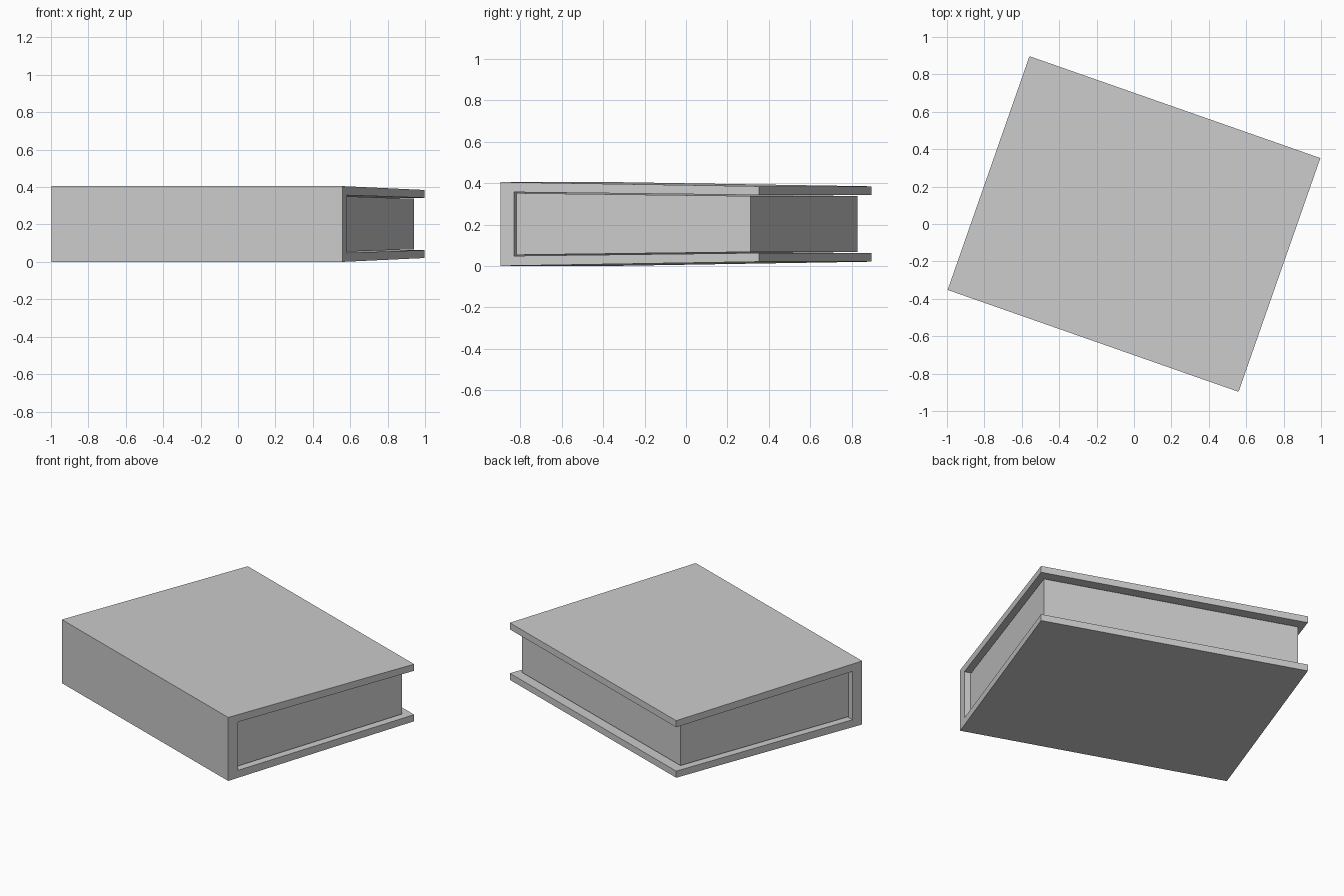
import bpy
import math

if "Cube" in bpy.data.objects:
    bpy.data.objects.remove(bpy.data.objects["Cube"], do_unlink=True)

TURN = math.radians(-19.3)   # the book lies at an angle
MID = 0.2025                 # height of the middle plane

grey = bpy.data.materials.new("plain_grey")
grey.use_nodes = True
colour = (0.6, 0.6, 0.6, 1)
grey.diffuse_color = colour
grey.node_tree.nodes["Principled BSDF"].inputs["Base Color"].default_value = colour


def extrude_profile(name, upper_half, half_length):
    """Mirror a (depth, height above middle) half profile and extrude it along the spine."""
    profile = upper_half + [(y, -h) for y, h in reversed(upper_half)]
    n = len(profile)
    verts = [(x, y, MID + h) for x in (-half_length, half_length) for y, h in profile]
    faces = [tuple(reversed(range(n))), tuple(range(n, 2 * n))]
    faces += [(i, (i + 1) % n, n + (i + 1) % n, n + i) for i in range(n)]
    mesh = bpy.data.meshes.new(name)
    mesh.from_pydata(verts, [], faces)
    mesh.materials.append(grey)
    obj = bpy.data.objects.new(name, mesh)
    bpy.context.collection.objects.link(obj)
    obj.rotation_euler.z = TURN

    # Consistent outward normals
    bpy.context.view_layer.objects.active = obj
    obj.select_set(True)
    bpy.ops.object.mode_set(mode='EDIT')
    bpy.ops.mesh.select_all(action='SELECT')
    bpy.ops.mesh.normals_make_consistent(inside=False)
    bpy.ops.object.mode_set(mode='OBJECT')
    obj.select_set(False)
    return obj


# Cover: spine with two boards that taper toward the fore edge
extrude_profile("book_cover",
                [(-0.593, 0.154), (0.662, 0.14), (0.662, 0.182), (-0.662, 0.2025)],
                0.824)

# Page block: set in from the board edges, backed onto the spine
extrude_profile("page_block", [(-0.593, 0.149), (0.604, 0.135)], 0.785)
